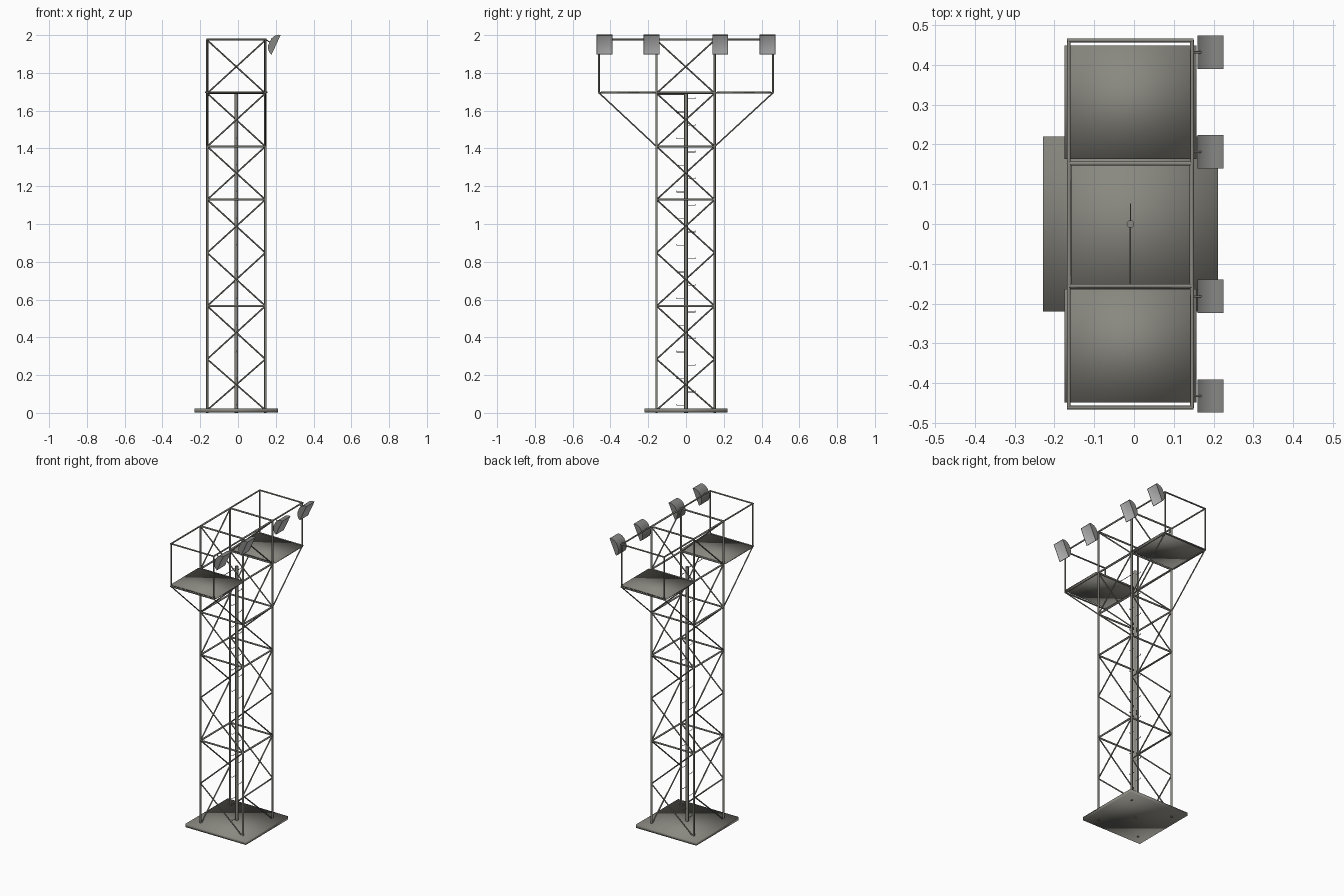
import bpy, bmesh, math
from mathutils import Vector, Matrix

if "Cube" in bpy.data.objects:
    bpy.data.objects.remove(bpy.data.objects["Cube"])


def material(name, rgb):
    m = bpy.data.materials.new(name)
    m.diffuse_color = (*rgb, 1)
    m.use_nodes = True
    m.node_tree.nodes["Principled BSDF"].inputs["Base Color"].default_value = m.diffuse_color
    return m


STEEL = material("weathered steel", (0.25, 0.245, 0.215))
HOUSING = material("lamp housing grey", (0.24, 0.24, 0.23))
GLASS = material("lamp glass", (0.55, 0.55, 0.56))

CX, CY, H = -0.009, -0.002, 0.154   # tower centre and half width
TOP, DECK = 1.976, 1.695            # top rail and platform heights
BAY = 0.2815
END = 0.461                         # outer end of the platforms


def finish(name, bm, *mats, angle=None):
    bmesh.ops.recalc_face_normals(bm, faces=bm.faces)
    me = bpy.data.meshes.new(name)
    bm.to_mesh(me)
    bm.free()
    ob = bpy.data.objects.new(name, me)
    bpy.context.collection.objects.link(ob)
    for m in mats:
        me.materials.append(m)
    if angle:
        bpy.context.view_layer.objects.active = ob
        ob.select_set(True)
        bpy.ops.object.shade_smooth_by_angle(angle=math.radians(angle))
        ob.select_set(False)
    return ob


def add_bar(bm, a, b, r, sides=8):
    a, b = Vector(a), Vector(b)
    d = b - a
    mat = Matrix.Translation((a + b) / 2) @ d.to_track_quat('Z', 'Y').to_matrix().to_4x4()
    bmesh.ops.create_cone(bm, cap_ends=True, segments=sides, radius1=r, radius2=r,
                          depth=d.length, matrix=mat)


def bars(name, segs, r, sides=8):
    bm = bmesh.new()
    for a, b in segs:
        add_bar(bm, a, b, r, sides)
    return finish(name, bm, STEEL, angle=50)


def plate(name, x0, x1, y0, y1, z0, z1):
    bm = bmesh.new()
    bmesh.ops.create_cube(bm, size=1, matrix=Matrix.Translation(
        ((x0 + x1) / 2, (y0 + y1) / 2, (z0 + z1) / 2)) @ Matrix.Diagonal((x1 - x0, y1 - y0, z1 - z0, 1)))
    ob = finish(name, bm, STEEL)
    ob.data.shade_smooth()      # soft shading across the thin edges
    return ob


def corners(z):
    return [(CX + sx * H, CY + sy * H, z) for sx, sy in ((-1, -1), (1, -1), (1, 1), (-1, 1))]


def loop(pts):
    return [(pts[i], pts[(i + 1) % len(pts)]) for i in range(len(pts))]


# Base and legs
plate("base_plate", -0.229, 0.211, -0.22, 0.22, 0.003, 0.024)
bars("tower_legs", list(zip(corners(0), corners(TOP))), 0.0062)

# Horizontal rings
rings = []
for z in (2 * BAY + 0.003, 4 * BAY + 0.003, 5 * BAY + 0.003, DECK, TOP):
    rings += loop(corners(z))
bars("tower_rings", rings, 0.0055)

# Zigzag bracing: one diagonal per bay, the same pattern turned around the tower
braces = []
for k in range(7):
    lo, hi = corners(max(0.015, k * BAY + 0.003)), corners((k + 1) * BAY + 0.003)
    for i in range(4):
        j = (i + 1) % 4
        braces.append((lo[i], hi[j]) if k % 2 else (lo[j], hi[i]))
bars("zigzag_braces", braces, 0.0042, 6)

# Central climbing pole with alternating steps
bars("climbing_pole", [((CX, 0, 0), (CX, 0, DECK))], 0.0095, 12)
steps = []
for k in range(24):
    z, s = 0.04 + k * 0.0706, (-1 if k % 2 == 0 else 1)
    steps += [((CX, 0, z), (CX, s * 0.05, z)), ((CX, s * 0.05, z), (CX, s * 0.05, z + 0.007))]
bars("climbing_steps", steps, 0.0016, 6)
bars("pole_tie", [((CX, 0, DECK - 0.01), (CX, CY - H, DECK - 0.01))], 0.002, 6)

# Platforms, railings and struts at both ends
for s, side in ((-1, "front"), (1, "back")):
    y0, y1 = sorted((s * 0.163, s * 0.449))
    plate(side + "_platform", -0.174, 0.157, y0, y1, DECK - 0.001, DECK + 0.006)
    xl, xr = CX - 0.155, CX + 0.155
    inner = CY + s * H
    frame, struts = [], []
    for x in (xl, xr):
        frame += [((x, s * END, DECK), (x, s * END, TOP)),
                  ((x, inner, TOP), (x, s * END, TOP)),
                  ((x, inner, DECK), (x, s * END, DECK))]
        struts.append(((x, inner, 5 * BAY + 0.003), (x, s * END, DECK)))
    for z in (DECK, TOP):
        frame.append(((xl - 0.004, s * END, z), (xr + 0.004, s * END, z)))
    bars(side + "_railing", frame, 0.0048)
    bars(side + "_struts", struts, 0.0038, 6)


# Floodlights: wedge-backed housing of constant width with an inset glass
def floodlight(name, y):
    top, bottom = Vector((0.225, 0, 1.999)), Vector((0.178, 0, 1.897))
    mid = (top + bottom) / 2
    up = (top - bottom).normalized()
    out = Vector((up.z, 0, -up.x))
    hh, hw = (top - bottom).length / 2, 0.042
    bm = bmesh.new()
    rows = []
    for depth, f in ((0.0, 1.0), (-0.012, 0.96), (-0.028, 0.7), (-0.037, 0.35)):
        rows.append([bm.verts.new(mid + out * depth + up * (v * hh * f) + Vector((0, y + u * hw, 0)))
                     for u, v in ((-1, -1), (1, -1), (1, 1), (-1, 1))])
    for a, b in zip(rows, rows[1:]):
        for i in range(4):
            j = (i + 1) % 4
            bm.faces.new((a[i], a[j], b[j], b[i]))
    bm.faces.new(rows[-1])
    lens = bm.faces.new(rows[0])
    bmesh.ops.recalc_face_normals(bm, faces=bm.faces)
    bmesh.ops.inset_region(bm, faces=[lens], thickness=0.006, depth=-0.002)
    lens.material_index = 1
    finish(name, bm, HOUSING, GLASS, angle=50)
    back = mid - out * 0.034
    bars(name + "_bracket", [((CX + 0.155, y, TOP), (back.x, y, back.z))], 0.003)


for i, y in enumerate((-0.432, -0.182, 0.181, 0.431)):
    floodlight("floodlight_%d" % (i + 1), y)
